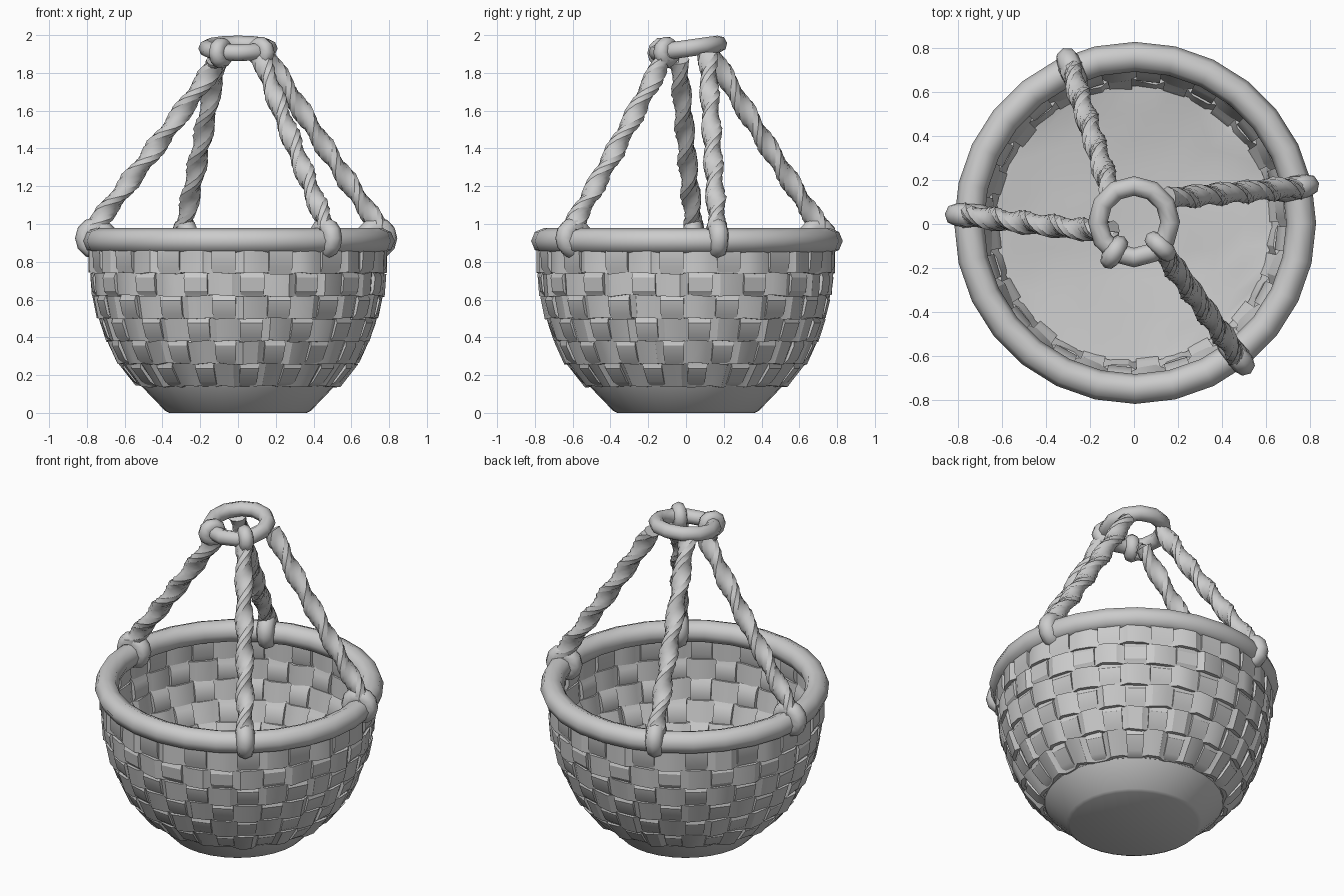
import bpy, bmesh, math, random
from mathutils import Vector

if "Cube" in bpy.data.objects:
    bpy.data.objects.remove(bpy.data.objects["Cube"])

random.seed(4)
TAU = 2 * math.pi
PROFILE = [(0.14, 0.51), (0.26, 0.61), (0.38, 0.67), (0.50, 0.715),
           (0.62, 0.745), (0.74, 0.76), (0.90, 0.765)]
STAKES = 32


def make(name, verts, faces, angle=40):
    me = bpy.data.meshes.new(name)
    me.from_pydata(verts, [], faces)
    bm = bmesh.new()
    bm.from_mesh(me)
    bmesh.ops.recalc_face_normals(bm, faces=bm.faces)
    bm.to_mesh(me)
    bm.free()
    ob = bpy.data.objects.new(name, me)
    bpy.context.collection.objects.link(ob)
    return smooth(ob, angle)


def smooth(ob, angle=40):
    bpy.ops.object.select_all(action='DESELECT')
    ob.select_set(True)
    bpy.context.view_layer.objects.active = ob
    bpy.ops.object.shade_smooth_by_angle(angle=math.radians(angle))
    return ob


def polar(r, a, z):
    return Vector((r * math.cos(a), r * math.sin(a), z))


def grid_faces(n, m, wrap_n=False):
    """Quads between n cross-sections of m points each, sections closed."""
    return [(i * m + j, i * m + (j + 1) % m,
             (i + 1) % n * m + (j + 1) % m, (i + 1) % n * m + j)
            for i in range(n if wrap_n else n - 1) for j in range(m)]


def torus(name, R, r, loc, rot=(0, 0, 0), seg=28, sides=8):
    bpy.ops.mesh.primitive_torus_add(major_radius=R, minor_radius=r, location=loc, rotation=rot,
                                     major_segments=seg, minor_segments=sides)
    ob = bpy.context.object
    ob.name = name
    return smooth(ob, 60)


# solid base cup
cup = [(0.365, 0), (0.385, 0.01), (0.51, 0.14), (0.54, 0.19)]
n = 32
verts = [polar(r, TAU * i / n, z) for r, z in cup for i in range(n)]
faces = grid_faces(len(cup), n)
faces += [tuple(range(n))]
make("base", verts, faces, 35)

# uneven woven floor inside: a square grid rounded off into a shallow dish
FLOOR_R, CELLS = 0.63, 10
verts = []
for i in range(CELLS + 1):
    for j in range(CELLS + 1):
        u, v = 2 * i / CELLS - 1, 2 * j / CELLS - 1
        x, y = u * math.sqrt(1 - v * v / 2), v * math.sqrt(1 - u * u / 2)
        z = 0.28 + 0.05 * (x * x + y * y) + random.uniform(-0.012, 0.012)
        verts.append((x * FLOOR_R, y * FLOOR_R, z))
m = CELLS + 1
faces = [(i * m + j, i * m + m + j, i * m + m + j + 1, i * m + j + 1)
         for i in range(CELLS) for j in range(CELLS)]
make("floor", verts, faces, 40)

# horizontal woven bands, going alternately over and under the stakes
T = 0.011
for row in range(len(PROFILE) - 1):
    (z0, r0), (z1, r1) = PROFILE[row], PROFILE[row + 1]
    verts = []
    for k in range(STAKES * 2):
        # two columns per stake give a square-ish wave
        stake = k // 2
        off = 0.013 if (stake + row) % 2 else -0.013
        a = TAU * (stake + (0.2 if k % 2 == 0 else 0.8)) / STAKES
        off += random.uniform(-0.005, 0.005)
        lo, hi = r0 + off + 0.006, r1 + off
        dz = random.uniform(-0.006, 0.006)
        verts += [polar(lo + T, a, z0 + dz), polar(hi + T, a, z1 + dz),
                  polar(hi - T, a, z1 + dz), polar(lo - T, a, z0 + dz)]
    make(f"woven_band_{row + 1}", verts, grid_faces(STAKES * 2, 4, True), 30)

# upright stakes, weaving the opposite way
verts, faces = [], []
for s in range(STAKES):
    base = len(verts)
    pts = [(PROFILE[0][0], PROFILE[0][1] - 0.01)]
    for row in range(len(PROFILE) - 1):
        (z0, r0), (z1, r1) = PROFILE[row], PROFILE[row + 1]
        off = -0.015 if (s + row) % 2 else 0.013
        for t in (0.2, 0.8):
            pts.append((z0 + (z1 - z0) * t, r0 + (r1 - r0) * t + off))
    half = TAU / STAKES * 0.42
    mid = TAU * (s + 0.5) / STAKES
    for z, r in pts:
        verts += [polar(r + T, mid - half, z), polar(r + T, mid + half, z),
                  polar(r - T, mid + half, z), polar(r - T, mid - half, z)]
    m = len(pts)
    faces += [tuple(base + i for i in f) for f in grid_faces(m, 4)]
    faces += [tuple(base + i for i in range(4)), tuple(base + m * 4 - 4 + i for i in range(4))]
make("upright_stakes", verts, faces, 30)

# thick rim and the small tilted hanging ring
torus("rim", 0.757, 0.068, (0.005, 0.005, 0.91))
TILT = math.radians(8)
torus("hanging_ring", 0.165, 0.045, (0, 0.01, 1.93), (TILT, 0, 0), 12, 8)


def rope(name, path, radius=0.049, twist=5.0, steps=30, sides=10):
    """Two-strand twisted rope swept along a smooth curve of three points."""
    a, b, c = (Vector(p) for p in path)
    verts = []
    for i in range(steps + 1):
        t = i / steps
        p = a * (1 - t) ** 2 + b * 2 * t * (1 - t) + c * t * t
        d = ((b - a) * (1 - t) + (c - b) * t).normalized()
        u = d.cross(Vector((0, 0, 1))).normalized()
        v = d.cross(u)
        for j in range(sides):
            g = TAU * j / sides
            r = radius * (1 + 0.17 * math.cos(2 * g)) + random.uniform(-0.002, 0.002)
            h = g + twist * math.pi * t
            verts.append(p + u * math.cos(h) * r + v * math.sin(h) * r)
    faces = grid_faces(steps + 1, sides)
    faces += [tuple(range(sides)), tuple(range(steps * sides, (steps + 1) * sides))]
    make(name, verts, faces, 40)


# four ropes, each knotted round the rim
ROPES = [("right", 12.5, (0.155, 0.115, 1.89)), ("back", 112, (-0.10, 0.13, 1.91)),
         ("left", 177, (-0.10, -0.04, 1.87)), ("front", -52, (0.115, -0.105, 1.90))]
for side, deg, top in ROPES:
    a = math.radians(deg)
    start, end = polar(0.775, a, 0.97), Vector(top)
    mid = (start + end) / 2 + Vector((0, 0, -0.03))
    rope(side + "_rope", (start, mid, end))
    torus(side + "_rim_knot", 0.06, 0.052, polar(0.752, a, 0.925),
          (math.pi / 2, 0, a), 12, 8)

# loops round the hanging ring
for name, deg in (("front_ring_loop", -43), ("left_ring_loop", 237)):
    a = math.radians(deg)
    p = polar(0.165, a, 0)
    torus(name, 0.042, 0.042, (p.x, p.y + 0.01, 1.925 + p.y * math.tan(TILT)),
          (math.pi / 2, 0, a), 10, 8)
rope("left_rope_end", ((-0.12, -0.04, 1.86), (-0.12, -0.10, 1.87), (-0.09, -0.14, 1.90)),
     0.045, 1, 6)
